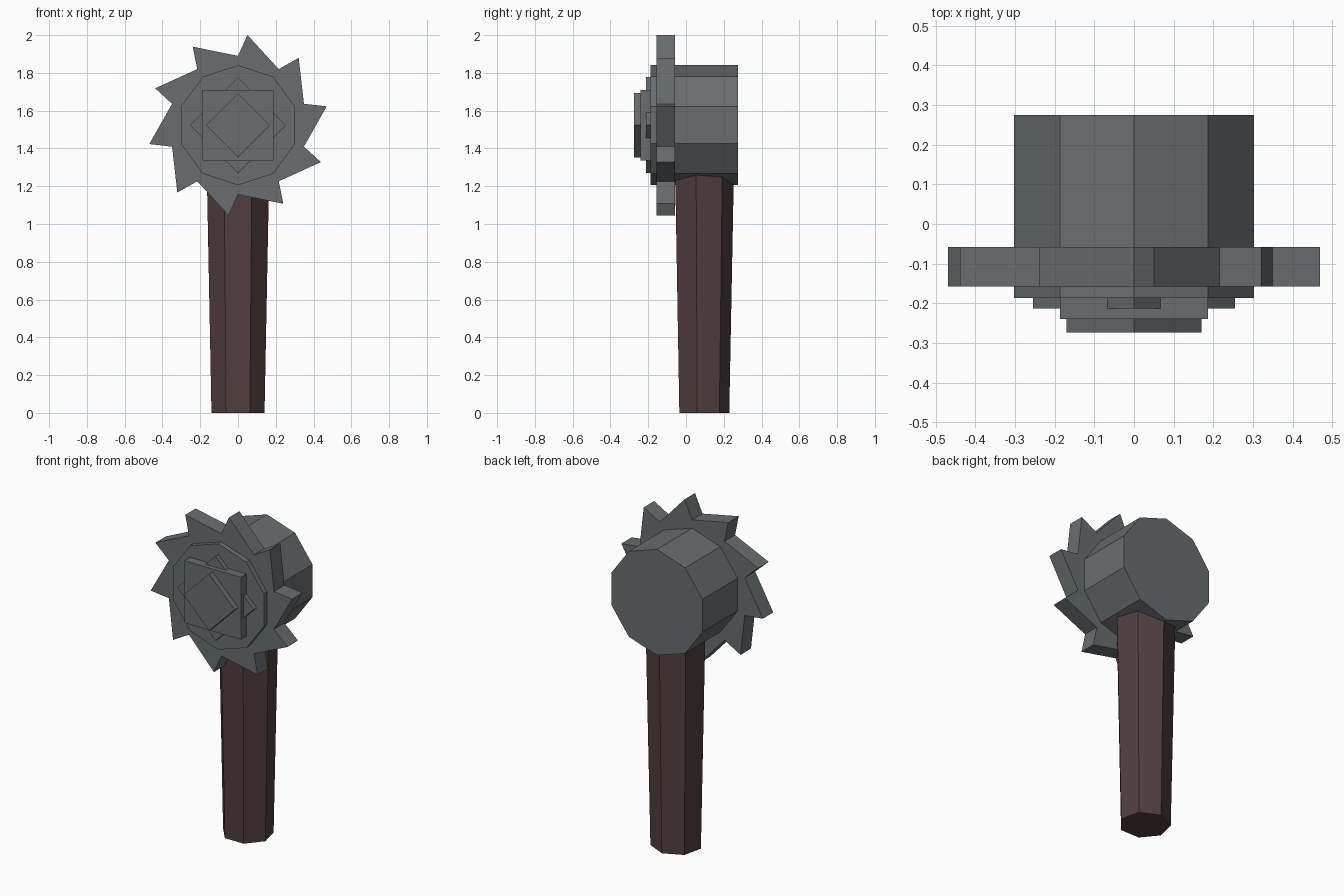
import bpy
import bmesh
from math import sin, cos, pi, radians

cube = bpy.data.objects.get("Cube")
if cube:
    bpy.data.objects.remove(cube, do_unlink=True)


def material(name, rgb):
    mat = bpy.data.materials.new(name)
    mat.use_nodes = True
    color = (*rgb, 1.0)
    mat.diffuse_color = color
    mat.node_tree.nodes["Principled BSDF"].inputs["Base Color"].default_value = color
    return mat


steel = material("dark steel", (0.14, 0.155, 0.16))
wood = material("dark wood", (0.085, 0.048, 0.05))


def loft(name, lower, upper, mat):
    """Solid between two matching closed rings of points."""
    bm = bmesh.new()
    a = [bm.verts.new(p) for p in lower]
    b = [bm.verts.new(p) for p in upper]
    bm.faces.new(a)
    bm.faces.new(b)
    for i in range(len(a)):
        j = (i + 1) % len(a)
        bm.faces.new((a[i], a[j], b[j], b[i]))
    bmesh.ops.recalc_face_normals(bm, faces=bm.faces)
    mesh = bpy.data.meshes.new(name)
    bm.to_mesh(mesh)
    bm.free()
    mesh.materials.append(mat)
    obj = bpy.data.objects.new(name, mesh)
    bpy.context.collection.objects.link(obj)
    return obj


HEAD_Z = 1.523


def head_plate(name, outline, y_front, y_back):
    """Extrude an outline of (radius, angle clockwise from top) along y."""
    rings = [[(r * sin(a), y, HEAD_Z + r * cos(a)) for r, a in outline]
             for y in (y_front, y_back)]
    return loft(name, *rings, steel)


def polygon(sides, radius, turn=0.0):
    return [(radius, turn + 2 * pi * i / sides) for i in range(sides)]


# Ten-sided hammer head
head_plate("hammer_head", polygon(10, 0.3175), -0.187, 0.275)

# Saw ring: each tooth rises steeply from its valley and leans clockwise
teeth = []
for i in range(10):
    valley = i * pi / 5
    teeth += [(0.367, valley), (0.48, valley + radians(6))]
head_plate("saw_ring", teeth, -0.157, -0.058)

# Stacked square plates on the striking face
head_plate("rear_diamond_plate", polygon(4, 0.254), -0.213, -0.18)
head_plate("square_plate", polygon(4, 0.264, pi / 4), -0.24, -0.18)
head_plate("front_diamond_plate", polygon(4, 0.17), -0.274, -0.235)


# Seven-sided tapered handle, flat side forward, sunk into the head
def handle_ring(radius, z):
    return [(r * sin(a), 0.09 + 0.965 * r * cos(a), z)
            for r, a in polygon(7, radius)]


loft("handle", handle_ring(0.144, 0.0), handle_ring(0.171, 1.35), wood)
